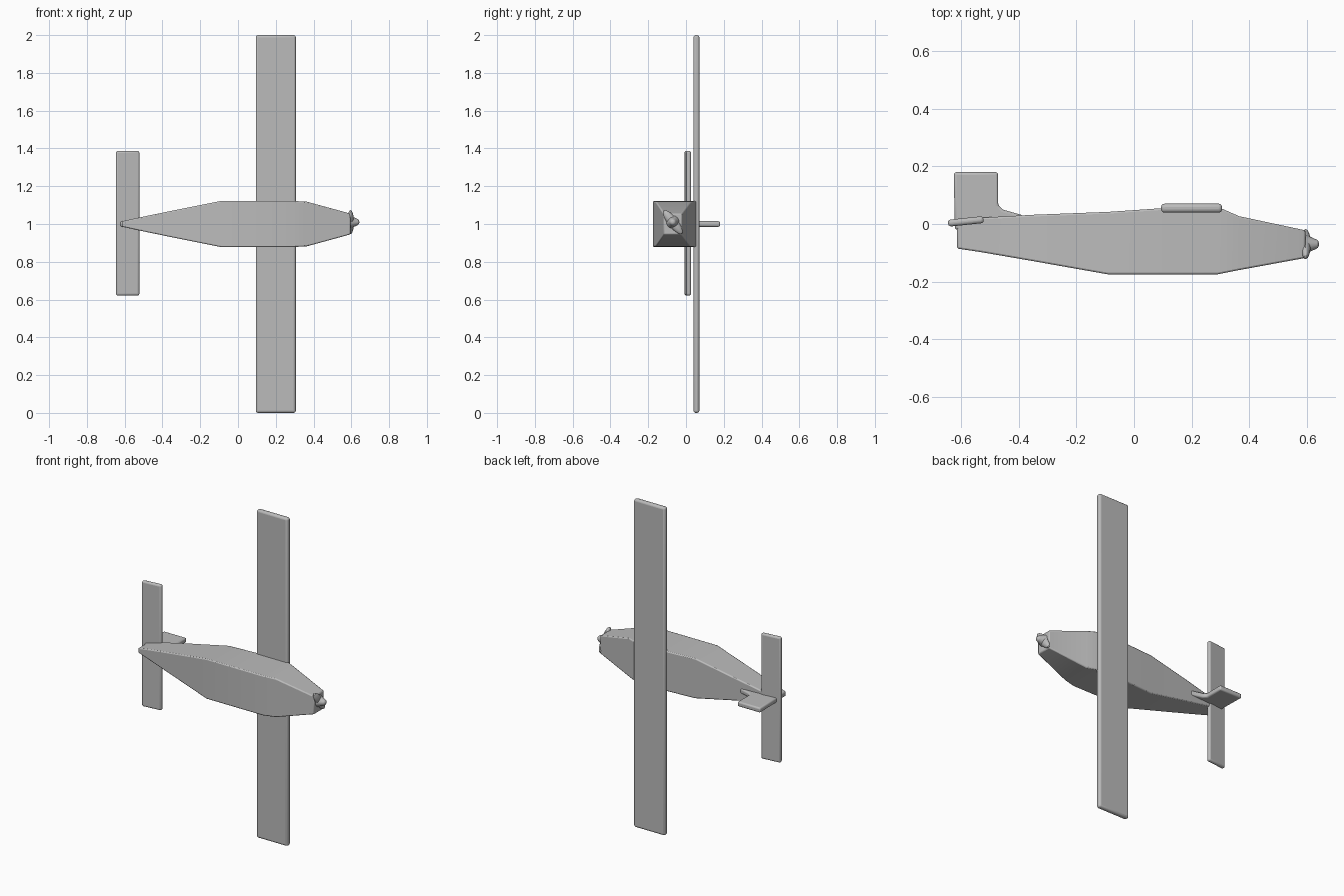
import bpy
import bmesh
import math
from mathutils import Matrix, Vector

if "Cube" in bpy.data.objects:
    bpy.data.objects.remove(bpy.data.objects["Cube"], do_unlink=True)

# One plain grey for the whole aircraft
grey = bpy.data.materials.new("plain_grey")
grey.use_nodes = True
COLOR = (0.5, 0.5, 0.5, 1.0)
grey.diffuse_color = COLOR
grey.node_tree.nodes["Principled BSDF"].inputs["Base Color"].default_value = COLOR


def finish(name, bm, bevel=0.0, segments=3):
    """Turn a bmesh into a named, softly bevelled object."""
    bmesh.ops.recalc_face_normals(bm, faces=bm.faces)
    mesh = bpy.data.meshes.new(name)
    bm.to_mesh(mesh)
    bm.free()
    mesh.materials.append(grey)
    obj = bpy.data.objects.new(name, mesh)
    bpy.context.collection.objects.link(obj)
    if bevel:
        mod = obj.modifiers.new("soft_edges", "BEVEL")
        mod.width = bevel
        mod.segments = segments
        mod.limit_method = "ANGLE"
        mod.angle_limit = math.radians(35)
    bpy.ops.object.select_all(action="DESELECT")
    obj.select_set(True)
    bpy.context.view_layer.objects.active = obj
    bpy.ops.object.shade_smooth_by_angle(angle=math.radians(30))
    return obj


def box(name, center, size, bevel, tilt=0.0):
    bm = bmesh.new()
    bmesh.ops.create_cube(bm, size=1.0)
    bm.transform(Matrix.Translation(center) @ Matrix.Rotation(tilt, 4, "Z")
                 @ Matrix.Diagonal((*size, 1.0)))
    return finish(name, bm, bevel)


def prism(name, profile, z_low, z_high, bevel):
    """Extrude an x-y outline along z."""
    bm = bmesh.new()
    face = bm.faces.new([bm.verts.new((x, y, z_low)) for x, y in profile])
    out = bmesh.ops.extrude_face_region(bm, geom=[face])
    verts = [v for v in out["geom"] if isinstance(v, bmesh.types.BMVert)]
    bmesh.ops.translate(bm, verts=verts, vec=(0, 0, z_high - z_low))
    return finish(name, bm, bevel)


# Fuselage: rectangular stations (x, belly y, top y, half width)
stations = [
    (-0.615, -0.085, 0.015, 0.014),
    (-0.53, -0.098, 0.022, 0.033),
    (-0.35, -0.129, 0.032, 0.070),
    (-0.09, -0.175, 0.042, 0.122),
    (0.10, -0.175, 0.055, 0.122),
    (0.29, -0.175, 0.060, 0.122),
    (0.365, -0.160, 0.027, 0.118),
    (0.595, -0.118, -0.022, 0.055),
]
bm = bmesh.new()
rings = []
for x, low, high, half in stations:
    corners = [(low, -half), (high, -half), (high, half), (low, half)]
    rings.append([bm.verts.new((x, y, 1.0 + z)) for y, z in corners])
for a, b in zip(rings, rings[1:]):
    for i in range(4):
        j = (i + 1) % 4
        bm.faces.new((a[i], a[j], b[j], b[i]))
bm.faces.new(rings[0])
bm.faces.new(rings[-1])
finish("fuselage", bm, 0.006, 2)

# Wing and tailplane span the vertical axis
box("wing", (0.2, 0.055, 1.0), (0.212, 0.031, 2.0), 0.012)
box("tailplane", (-0.584, 0.009, 1.004), (0.124, 0.024, 0.765), 0.010, math.radians(6))

# Tail fin with a small fillet at its root
fin_profile = [(-0.622, -0.02), (-0.626, 0.18), (-0.472, 0.18), (-0.472, 0.066),
               (-0.455, 0.050), (-0.385, 0.030), (-0.385, -0.02)]
prism("tail_fin", fin_profile, 0.985, 1.015, 0.009)

# Nose spinner
HUB = Vector((0.612, -0.070, 1.01))
bm = bmesh.new()
bmesh.ops.create_cone(bm, cap_ends=True, segments=16, radius1=0.040,
                      radius2=0.012, depth=0.06)
bm.transform(Matrix.Translation(HUB) @ Matrix.Rotation(math.pi / 2, 4, "Y"))
finish("spinner", bm, 0.008)

# Stubby two-blade propeller, set diagonally
bm = bmesh.new()
bmesh.ops.create_uvsphere(bm, u_segments=16, v_segments=10, radius=1.0)
bm.transform(Matrix.Translation(HUB + Vector((-0.016, 0, 0)))
             @ Matrix.Rotation(math.radians(38), 4, "X")
             @ Matrix.Diagonal((0.018, 0.026, 0.078, 1.0)))
finish("propeller", bm)
